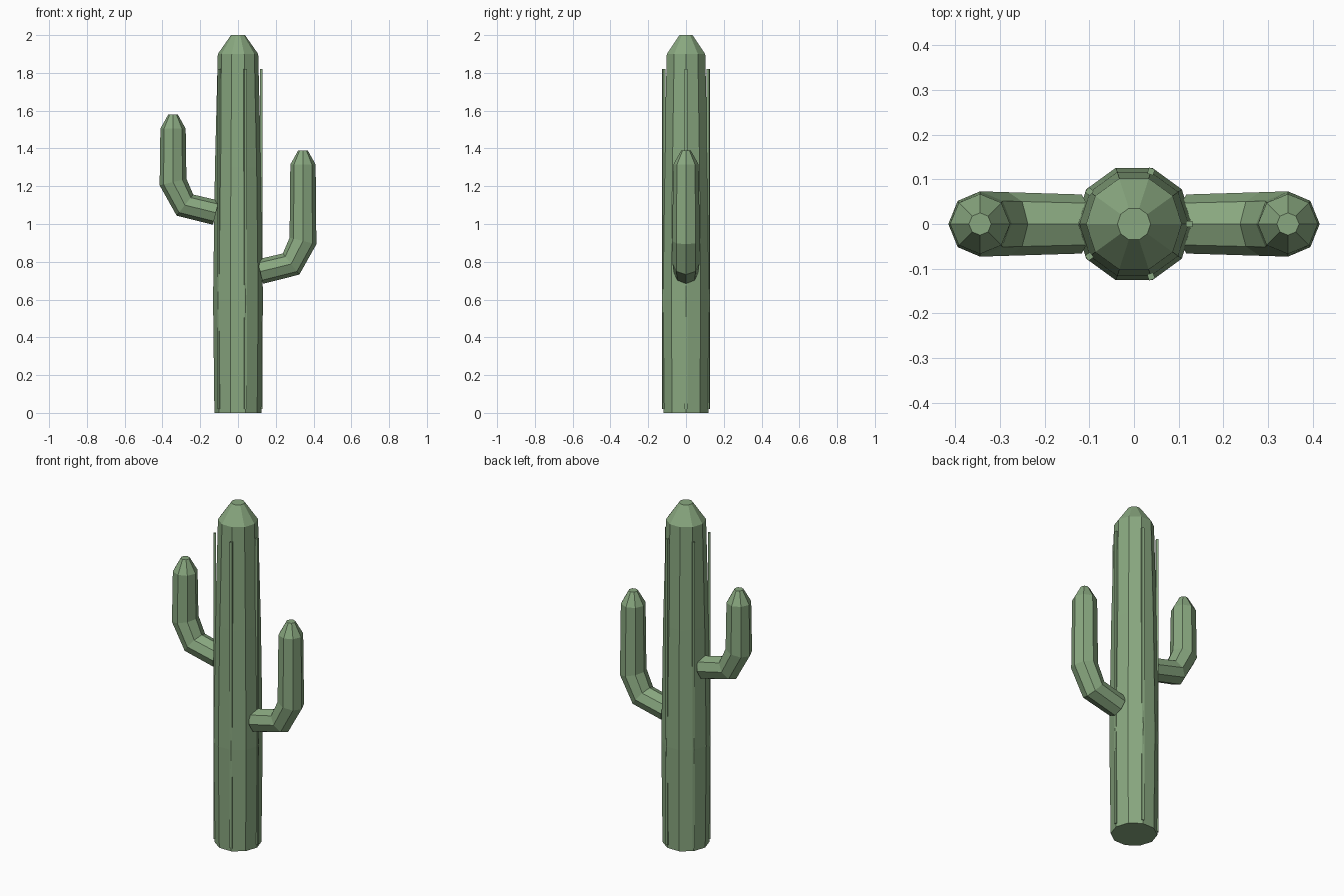
import bpy
import bmesh
from math import cos, sin, tau
from mathutils import Vector, Matrix

cube = bpy.data.objects.get("Cube")
if cube:
    bpy.data.objects.remove(cube, do_unlink=True)

green = bpy.data.materials.new("cactus_green")
green.use_nodes = True
colour = (0.25, 0.39, 0.215, 1)
green.diffuse_color = colour
green.node_tree.nodes["Principled BSDF"].inputs["Base Color"].default_value = colour


def finish(name, bm):
    """Turn a bmesh into a flat-shaded object."""
    bmesh.ops.recalc_face_normals(bm, faces=bm.faces)
    mesh = bpy.data.meshes.new(name)
    bm.to_mesh(mesh)
    bm.free()
    mesh.materials.append(green)
    obj = bpy.data.objects.new(name, mesh)
    bpy.context.collection.objects.link(obj)
    return obj


def tube(name, points, radii, sides):
    """Capped tube through points in the XZ plane, mitred at each bend."""
    points = [Vector((x, 0, z)) for x, z in points]
    steps = [(b - a).normalized() for a, b in zip(points, points[1:])]
    across = Vector((0, 1, 0))
    bm = bmesh.new()
    rings = []
    for i, (point, radius) in enumerate(zip(points, radii)):
        tangent = (steps[max(i - 1, 0)] + steps[min(i, len(steps) - 1)]).normalized()
        side = across.cross(tangent)
        angles = [tau * k / sides for k in range(sides)]
        rings.append([bm.verts.new(point + radius * (side * cos(a) + across * sin(a)))
                      for a in angles])
    for low, high in zip(rings, rings[1:]):
        for k in range(sides):
            n = (k + 1) % sides
            bm.faces.new((low[k], low[n], high[n], high[k]))
    bm.faces.new(rings[0])
    bm.faces.new(rings[-1])
    return finish(name, bm)


# Trunk: ten sides, a slight bulge and a tapered crown
heights = (0, 0.6, 1.3, 1.9, 2)
tube("trunk", [(0, z) for z in heights], (0.125, 0.132, 0.122, 0.107, 0.037), 10)

# Thin upright ribs on every second corner of the trunk
for i in range(5):
    bm = bmesh.new()
    bmesh.ops.create_cube(bm, size=1)
    turn = Matrix.Rotation(tau * i / 5, 4, "Z")
    place = Matrix.Translation((0.1235, 0, 0.92))
    size = Matrix.Diagonal((0.014, 0.014, 1.8, 1))
    bm.transform(turn @ place @ size)
    finish(f"rib_{i + 1}", bm)


# Arms: one elbow shape, mirrored, with its own base height and length
def arm(name, sign, base, shoulder, tip):
    path = [(0.117, base), (0.281, base + 0.04), (0.344, base + 0.162),
            (0.344, shoulder), (0.344, tip)]
    tube(name, [(sign * x, z) for x, z in path],
         (0.066, 0.071, 0.073, 0.067, 0.025), 8)


arm("left_arm", 1, 0.748, 1.315, 1.39)
arm("right_arm", -1, 1.06, 1.505, 1.58)
